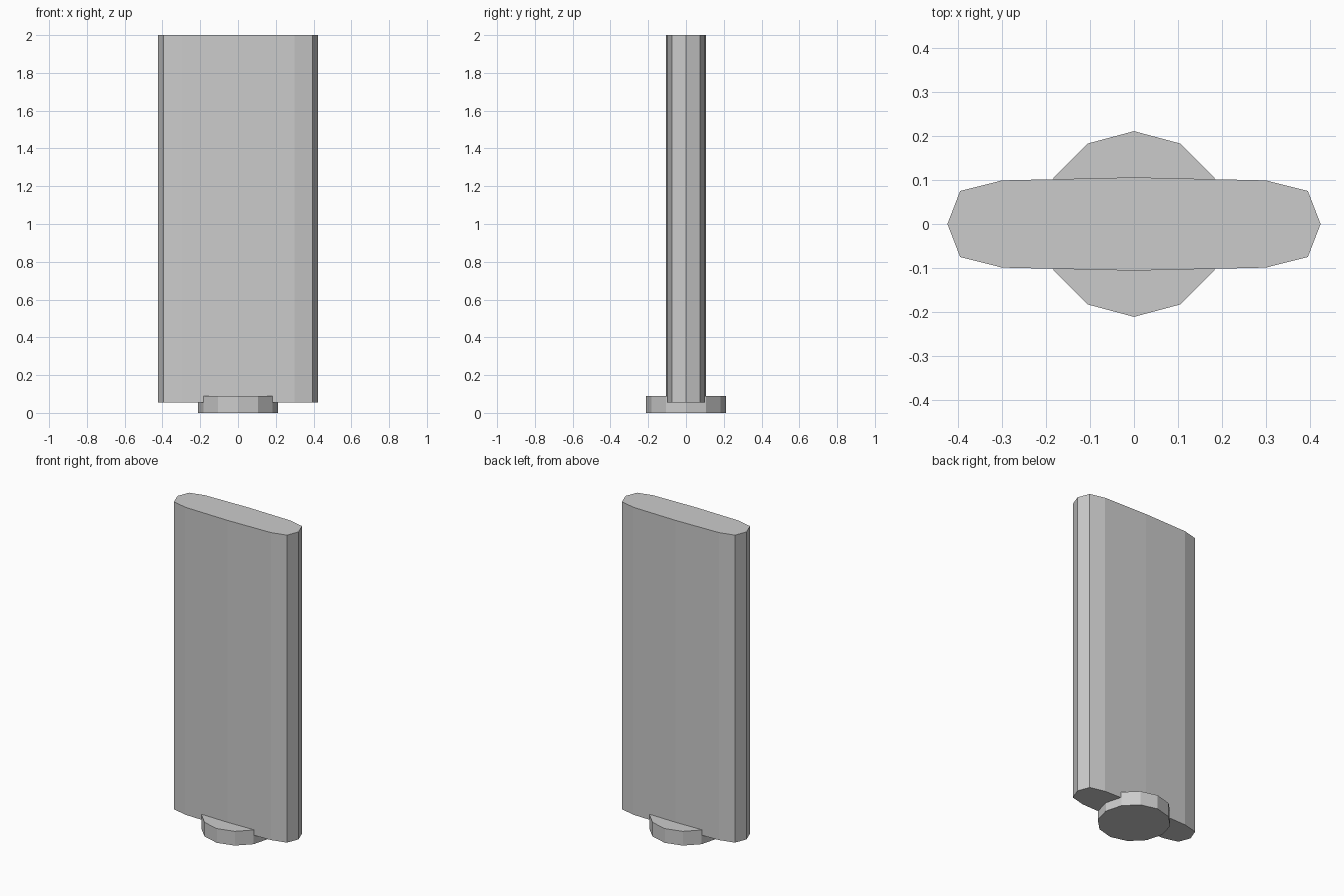
import bpy, bmesh, math

if "Cube" in bpy.data.objects:
    bpy.data.objects.remove(bpy.data.objects["Cube"])


def prism(name, outline, z0, z1):
    """Extrude a closed counter-clockwise outline from z0 to z1."""
    bm = bmesh.new()
    face = bm.faces.new([bm.verts.new((x, y, z0)) for x, y in outline])
    ext = bmesh.ops.extrude_face_region(bm, geom=[face], use_keep_orig=True)
    top = [g for g in ext["geom"] if isinstance(g, bmesh.types.BMVert)]
    bmesh.ops.translate(bm, verts=top, vec=(0, 0, z1 - z0))
    bmesh.ops.recalc_face_normals(bm, faces=bm.faces)
    mesh = bpy.data.meshes.new(name)
    bm.to_mesh(mesh)
    bm.free()
    obj = bpy.data.objects.new(name, mesh)
    bpy.context.collection.objects.link(obj)
    return obj


# Tall flattened body: one quarter of the outline, mirrored around
quarter = [(0.424, 0), (0.395, 0.075), (0.30, 0.099), (0, 0.106)]
half = quarter + [(-x, y) for x, y in quarter[-2::-1]]
outline = half + [(-x, -y) for x, y in half[1:-1]]
prism("body", outline, 0.055, 2.0)

# Twelve-sided foot disc, set slightly into the body
foot = [(0.211 * math.cos(i * math.pi / 6), 0.211 * math.sin(i * math.pi / 6))
        for i in range(12)]
prism("foot", foot, 0.0, 0.09)
